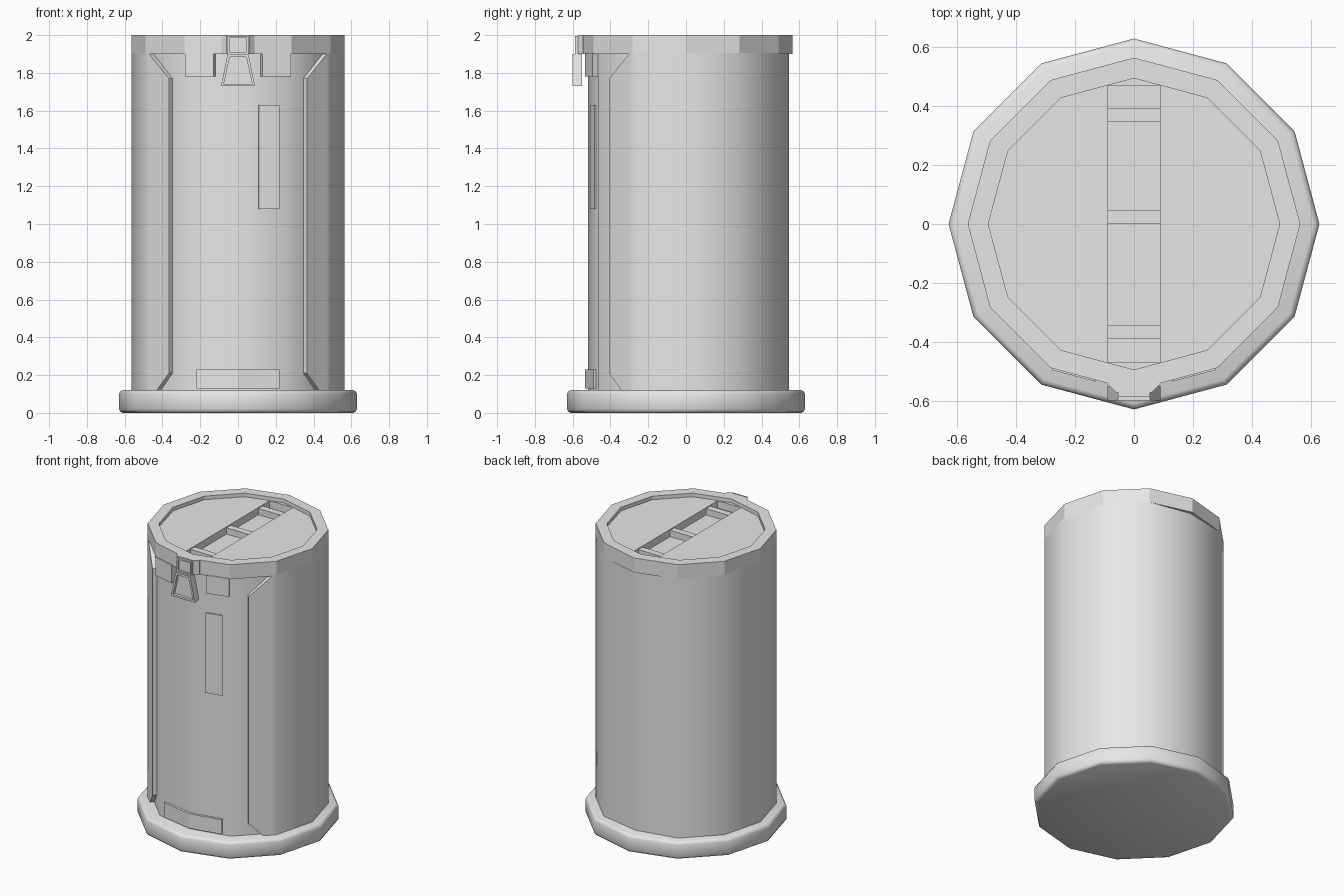
import bpy, bmesh
from math import cos, sin, radians

default = bpy.data.objects.get("Cube")
if default:
    bpy.data.objects.remove(default, do_unlink=True)

GREY = (0.8, 0.8, 0.8, 1.0)
grey = bpy.data.materials.new("plain_grey")
grey.use_nodes = True
grey.diffuse_color = GREY
bsdf = next(n for n in grey.node_tree.nodes if n.type == "BSDF_PRINCIPLED")
bsdf.inputs["Base Color"].default_value = GREY


def finish(name, bm, smooth=None):
    bmesh.ops.recalc_face_normals(bm, faces=bm.faces)
    mesh = bpy.data.meshes.new(name)
    bm.to_mesh(mesh)
    bm.free()
    mesh.materials.append(grey)
    obj = bpy.data.objects.new(name, mesh)
    bpy.context.collection.objects.link(obj)
    bpy.ops.object.select_all(action="DESELECT")
    obj.select_set(True)
    bpy.context.view_layer.objects.active = obj
    if smooth:
        bpy.ops.object.shade_smooth_by_angle(angle=radians(smooth))
    return obj


def loft(name, loops, smooth=None):
    """Skin a row of equal closed loops and cap both ends."""
    bm = bmesh.new()
    rows = [[bm.verts.new(p) for p in loop] for loop in loops]
    n = len(rows[0])
    for a, b in zip(rows, rows[1:]):
        for i in range(n):
            j = (i + 1) % n
            bm.faces.new((a[i], a[j], b[j], b[i]))
    bm.faces.new(rows[0])
    bm.faces.new(rows[-1])
    return finish(name, bm, smooth)


def ring(r, front=None, back=None):
    """Twelve-sided outline, starting at the front point."""
    pts = [(r * sin(radians(30 * i)), -r * cos(radians(30 * i))) for i in range(12)]
    pts[0] = (0, -(front or r))
    pts[6] = (0, back or r)
    return pts


def level(pts, z):
    return [(x, y, z) for x, y in pts]


def upright(name, pts, z0, z1, smooth=None):
    return loft(name, [level(pts, z0), level(pts, z1)], smooth)


def curved_plate(name, pts, z0, z1, inner):
    """Plate following the wall, thickened towards the axis."""
    return upright(name, pts + [(x * inner, y * inner) for x, y in reversed(pts)], z0, z1)


def box(name, x, y0, y1, z0, z1):
    return upright(name, [(-x, y0), (x, y0), (x, y1), (-x, y1)], z0, z1)


def recessed_panel(name, xz, y_front, y_back, rim, depth):
    """Front-facing prism with an inset, sunken centre."""
    bm = bmesh.new()
    front = [bm.verts.new((x, y_front, z)) for x, z in xz]
    back = [bm.verts.new((x, y_back, z)) for x, z in xz]
    face = bm.faces.new(front)
    bm.faces.new(back)
    for i in range(len(xz)):
        j = (i + 1) % len(xz)
        bm.faces.new((front[i], front[j], back[j], back[i]))
    bmesh.ops.recalc_face_normals(bm, faces=bm.faces)
    bmesh.ops.inset_region(bm, faces=[face], thickness=rim)
    bm.verts.ensure_lookup_table()
    # duplicate the inner loop so that the recess has straight walls
    moved = bmesh.ops.extrude_face_region(bm, geom=[face])["geom"]
    verts = [v for v in moved if isinstance(v, bmesh.types.BMVert)]
    bmesh.ops.translate(bm, verts=verts, vec=(0, depth, 0))
    if face.is_valid:
        bmesh.ops.delete(bm, geom=[face], context="FACES_ONLY")
    return finish(name, bm)


# Foot: wide slab with softened rims
foot_rows = [(0.61, 0), (0.623, 0.006), (0.63, 0.02), (0.63, 0.1), (0.623, 0.114), (0.61, 0.12)]
loft("foot", [level(ring(r), z) for r, z in foot_rows], 50)

# Inner drum, seen as the front panel
upright("inner_drum", ring(0.537, 0.518, 0.515), 0.1, 1.92, 35)

# Outer shell: wraps the back, open at the front with cut corners
half = [(0.365, -0.407, 0.21, 1.77), (0.43, -0.342, 0.12, 1.85), (0.47, -0.302, 0.12, 1.9)]
half += [(x, y, 0.115, 1.905) for x, y in ring(0.565)[2:6]]
columns = half + [(0, 0.545, 0.115, 1.905)] + [(-x, y, b, t) for x, y, b, t in reversed(half)]
k = 0.95
loft("outer_shell", [[(x, y, b), (x, y, t), (x * k, y * k, t), (x * k, y * k, b)]
                     for x, y, b, t in columns], 35)

# Lid: rim, sunken disc, and a channel cut across it
lid = loft("lid", [level(ring(r), z) for r, z in
                   [(0.565, 1.9), (0.565, 2.0), (0.495, 2.0), (0.495, 1.975)]])
cutter = box("channel_cutter", 0.088, -0.47, 0.47, 1.925, 2.1)
cutter.hide_render = True
mod = lid.modifiers.new("channel", "BOOLEAN")
mod.operation = "DIFFERENCE"
mod.solver = "EXACT"
mod.object = cutter
bpy.context.view_layer.objects.active = lid
bpy.ops.object.modifier_apply(modifier=mod.name)
bpy.data.objects.remove(cutter, do_unlink=True)

for i, y in enumerate((-0.39, 0.0, 0.347)):
    box(f"channel_bar_{i + 1}", 0.088, y, y + 0.046, 1.92, 1.968)

# Tabs hanging from the lid on both sides of the latch
for side, s in (("left", 1), ("right", -1)):
    curved_plate(f"lid_tab_{side}", [(s * 0.13, -0.535), (s * 0.28, -0.496)], 1.78, 1.905, 0.92)

# Latch: mount, upper plate and flared pull
upright("latch_mount", [(-0.09, -0.5), (-0.088, -0.545), (-0.06, -0.572),
                        (0.06, -0.572), (0.088, -0.545), (0.09, -0.5)], 1.9, 2.0)
recessed_panel("latch_plate", [(-0.055, 1.9), (0.055, 1.9), (0.055, 1.995), (-0.055, 1.995)],
               -0.588, -0.55, 0.014, 0.012)
recessed_panel("latch_pull", [(-0.09, 1.73), (0.09, 1.73), (0.055, 1.9), (-0.055, 1.9)],
               -0.6, -0.55, 0.019, 0.02)

# Front details: upright plate and bottom step
curved_plate("front_plate", [(0.11, -0.508), (0.22, -0.484)], 1.08, 1.63, 0.94)
curved_plate("bottom_step", [(-0.22, -0.49), (0, -0.535), (0.22, -0.49)], 0.13, 0.23, 0.92)
